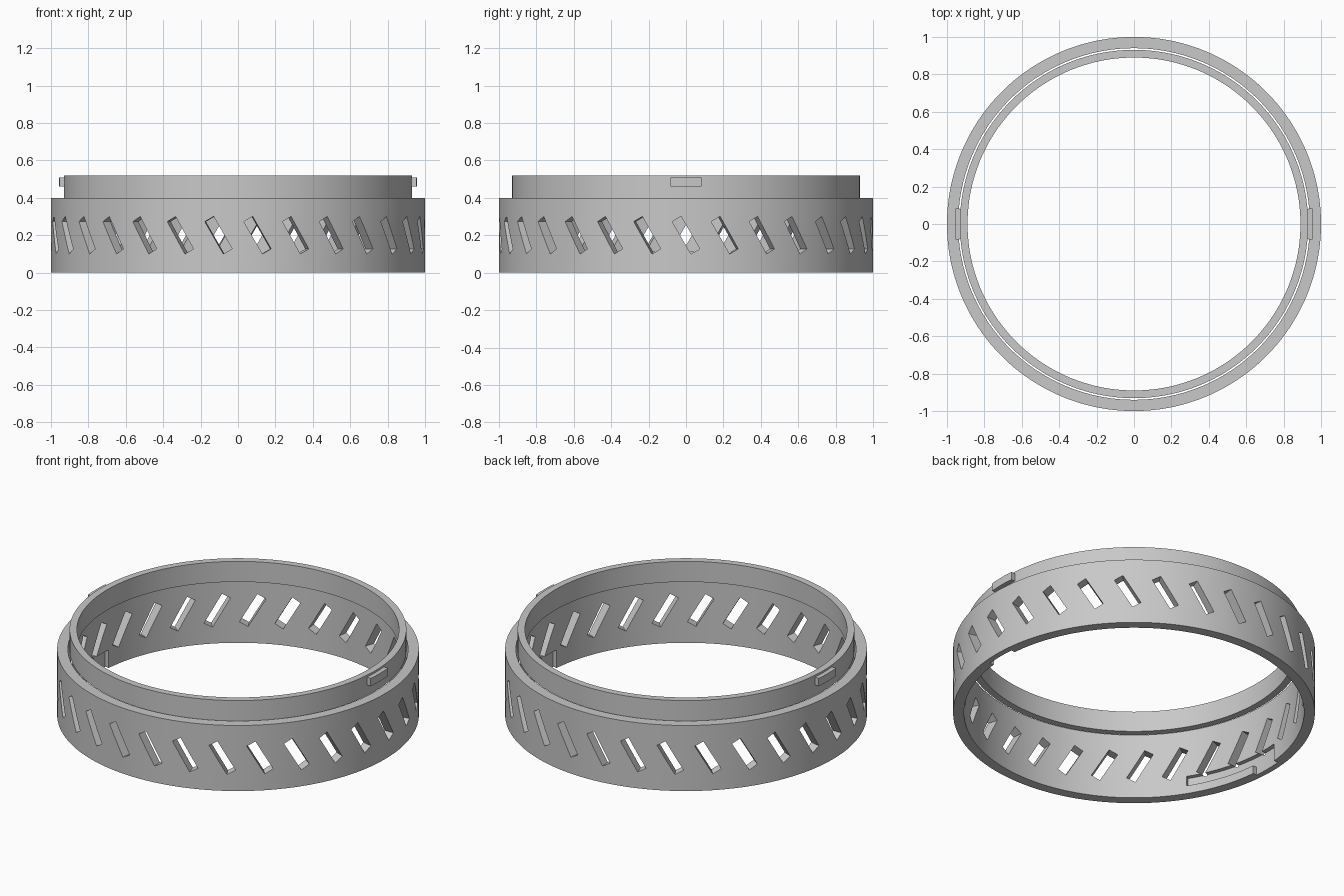
import bpy
import bmesh
from math import radians, cos, sin, pi
from mathutils import Matrix

cube = bpy.data.objects.get("Cube")
if cube:
    bpy.data.objects.remove(cube, do_unlink=True)

GREY = (0.58, 0.58, 0.58, 1)
grey = bpy.data.materials.new("plain grey")
grey.use_nodes = True
grey.diffuse_color = GREY
grey.node_tree.nodes["Principled BSDF"].inputs["Base Color"].default_value = GREY


def finish(name, bm):
    """Turn a bmesh into a linked grey object."""
    bmesh.ops.recalc_face_normals(bm, faces=bm.faces)
    mesh = bpy.data.meshes.new(name)
    bm.to_mesh(mesh)
    bm.free()
    mesh.materials.append(grey)
    obj = bpy.data.objects.new(name, mesh)
    bpy.context.collection.objects.link(obj)
    return obj


def add_arc(bm, r0, r1, z0, z1, start=0, end=360, steps=180):
    """Sweep a rectangular section about z; a full turn closes on itself."""
    full = end - start == 360
    rows = []
    for i in range(steps if full else steps + 1):
        a = radians(start + (end - start) * i / steps)
        rows.append([bm.verts.new((r * cos(a), r * sin(a), z))
                     for r, z in ((r0, z0), (r1, z0), (r1, z1), (r0, z1))])
    pairs = list(zip(rows, rows[1:]))
    if full:
        pairs.append((rows[-1], rows[0]))
    else:
        bm.faces.new(rows[0])
        bm.faces.new(rows[-1])
    for a, b in pairs:
        for k in range(4):
            n = (k + 1) % 4
            bm.faces.new((a[k], a[n], b[n], b[k]))


def arc_object(name, *section, starts=(0,), sweep=360, steps=180):
    bm = bmesh.new()
    for s in starts:
        add_arc(bm, *section, s, s + sweep, steps)
    return finish(name, bm)


def cut(target, cutter):
    """Subtract the cutter, keep the result and remove the cutter."""
    mod = target.modifiers.new("cut", 'BOOLEAN')
    mod.operation = 'DIFFERENCE'
    mod.solver = 'EXACT'
    mod.object = cutter
    graph = bpy.context.evaluated_depsgraph_get()
    mesh = bpy.data.meshes.new_from_object(target.evaluated_get(graph))
    target.modifiers.clear()
    target.data = mesh
    bpy.data.objects.remove(cutter, do_unlink=True)


# Outer sleeve
sleeve = arc_object("outer_sleeve", 0.94, 1.0, 0, 0.4)

# Slanted vent slots around the sleeve
bm = bmesh.new()
for i in range(30):
    place = (Matrix.Rotation(i * pi / 15, 4, 'Z')
             @ Matrix.Translation((0.97, 0, 0.2))
             @ Matrix.Rotation(radians(30), 4, 'X')
             @ Matrix.Diagonal((0.2, 0.055, 0.2, 1)))
    bmesh.ops.create_cube(bm, size=1, matrix=place)
cut(sleeve, finish("slot_cutter", bm))

# Twist-lock channels on the inside: an entry from below and a sideways run
cut(sleeve, arc_object("entry_cutter", 0.9, 0.966, -0.05, 0.11,
                       starts=(-5.5, 174.5), sweep=11, steps=6))
cut(sleeve, arc_object("run_cutter", 0.9, 0.966, 0.05, 0.11,
                       starts=(-5.5, 174.5), sweep=37.5, steps=20))

# Inner collar standing above the sleeve
collar = arc_object("inner_collar", 0.89, 0.931, 0.395, 0.52)

# Locking tabs on both sides of the collar
tabs = arc_object("locking_tabs", 0.925, 0.958, 0.46, 0.508,
                  starts=(-5, 175), sweep=10, steps=6)

# Smooth curved walls, crisp edges
for obj in bpy.context.selected_objects:
    obj.select_set(False)
for obj in (sleeve, collar, tabs):
    obj.select_set(True)
bpy.context.view_layer.objects.active = sleeve
bpy.ops.object.shade_smooth_by_angle(angle=radians(30))
